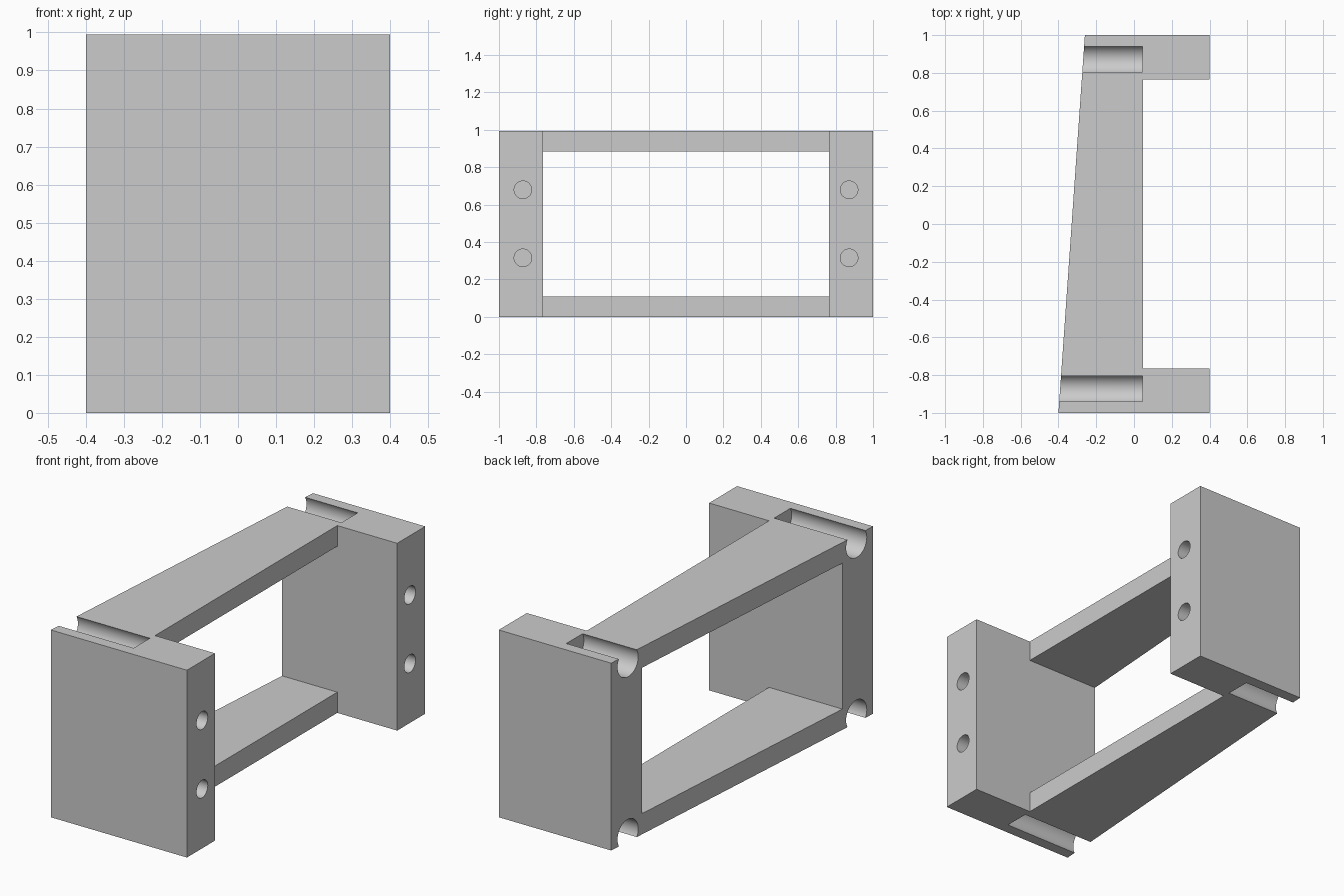
import bpy, bmesh, math
from mathutils import Matrix

old = bpy.data.objects.get("Cube")
if old:
    bpy.data.objects.remove(old, do_unlink=True)

H = 0.995          # overall height
INNER = 0.765      # inner face of the end blocks
HOLE_Y = 0.872     # line of grooves and screw holes

grey = bpy.data.materials.new("light grey")
grey.use_nodes = True
colour = (0.6, 0.6, 0.6, 1)
grey.diffuse_color = colour
grey.node_tree.nodes["Principled BSDF"].inputs["Base Color"].default_value = colour


def finish(name, bm):
    bmesh.ops.recalc_face_normals(bm, faces=bm.faces)
    mesh = bpy.data.meshes.new(name)
    bm.to_mesh(mesh)
    bm.free()
    mesh.materials.append(grey)
    obj = bpy.data.objects.new(name, mesh)
    bpy.context.collection.objects.link(obj)
    return obj


def rod(name, x0, x1, y, z, r):
    """Cylinder lying along x."""
    bm = bmesh.new()
    place = Matrix.Translation(((x0 + x1) / 2, y, z)) @ Matrix.Rotation(math.pi / 2, 4, 'Y')
    bmesh.ops.create_cone(bm, cap_ends=True, segments=48, radius1=r, radius2=r,
                          depth=x1 - x0, matrix=place)
    return finish(name, bm)


# Bracket body: plan outline with a slanted back, extruded upwards
outline = [(-0.4, -1), (0.4, -1), (0.4, -INNER), (0.048, -INNER),
           (0.048, INNER), (0.4, INNER), (0.4, 1), (-0.26, 1)]
bm = bmesh.new()
base = bm.faces.new([bm.verts.new((x, y, 0)) for x, y in outline])
top = bmesh.ops.extrude_face_region(bm, geom=[base])["geom"]
bmesh.ops.translate(bm, vec=(0, 0, H),
                    verts=[v for v in top if isinstance(v, bmesh.types.BMVert)])
bracket = finish("bracket", bm)

# Window between the end blocks
bm = bmesh.new()
bmesh.ops.create_cube(bm, size=1, matrix=Matrix.Translation((0, 0, H / 2))
                      @ Matrix.Diagonal((2, 2 * INNER, 0.775, 1)))
cutters = [finish("window_cutter", bm)]

# Rounded grooves in top and bottom, and blind screw holes in the end blocks
for y in (-HOLE_Y, HOLE_Y):
    for z in (0.04, H - 0.04):
        cutters.append(rod("groove_cutter", -0.6, 0.045, y, z, 0.079))
    for z in (H / 2 - 0.182, H / 2 + 0.182):
        cutters.append(rod("screw_hole_cutter", 0.1, 0.6, y, z, 0.047))

bpy.context.view_layer.objects.active = bracket
bracket.select_set(True)
for c in cutters:
    mod = bracket.modifiers.new("cut", 'BOOLEAN')
    mod.operation = 'DIFFERENCE'
    mod.solver = 'EXACT'
    mod.object = c
    bpy.ops.object.modifier_apply(modifier=mod.name)
for c in cutters:
    bpy.data.objects.remove(c, do_unlink=True)

# Smooth the bores, keep the edges crisp
bpy.ops.object.select_all(action='DESELECT')
bracket.select_set(True)
bpy.ops.object.shade_smooth_by_angle(angle=math.radians(30))
